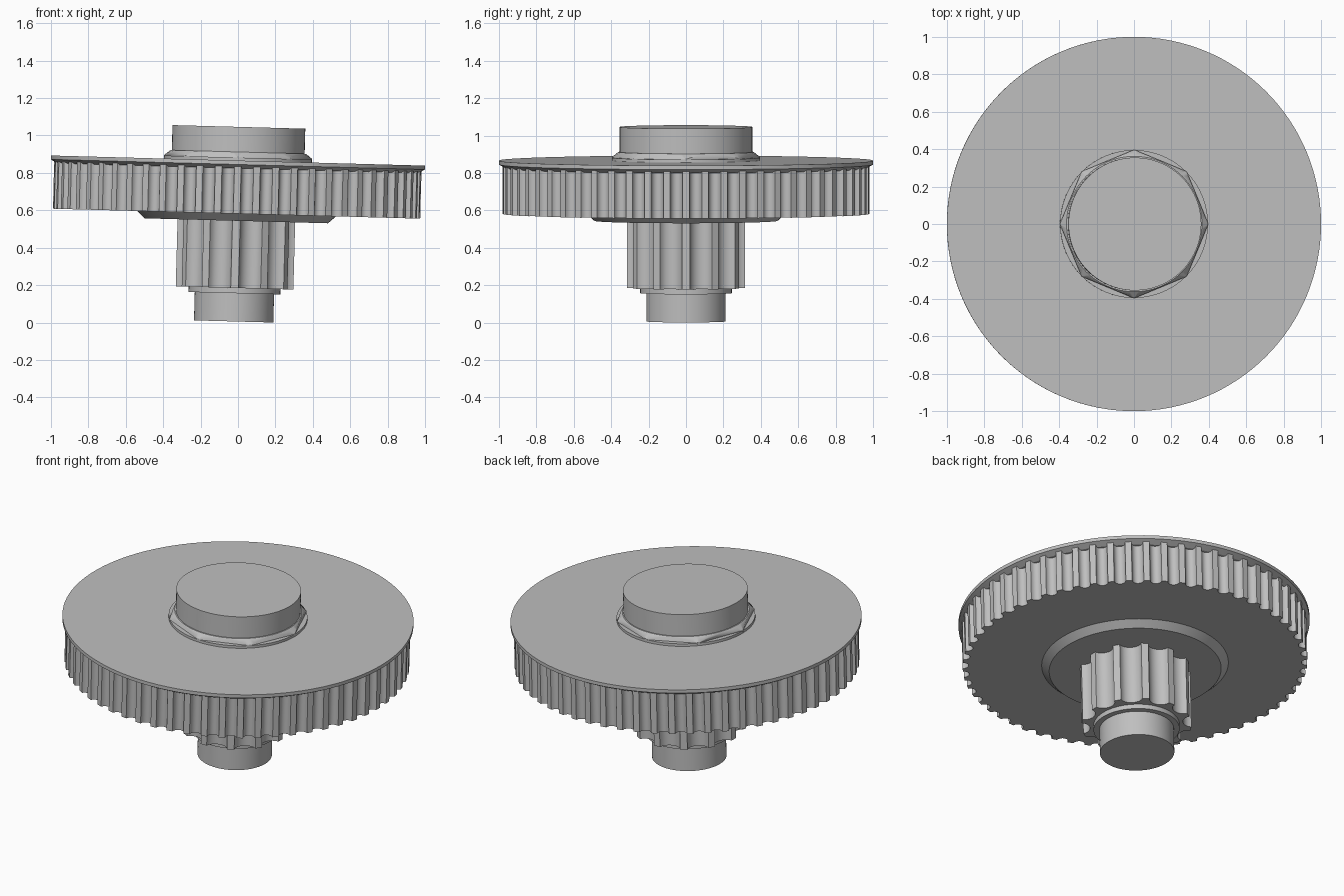
import bpy, bmesh, math
from mathutils import Matrix, Vector

if "Cube" in bpy.data.objects:
    bpy.data.objects.remove(bpy.data.objects["Cube"])

TILT = math.radians(1.55)
PIVOT = Vector((0, 0, 0.865))
LEAN = Matrix.Translation(PIVOT) @ Matrix.Rotation(TILT, 4, 'Y') @ Matrix.Translation(-PIVOT)

grey = bpy.data.materials.new("steel grey")
grey.diffuse_color = (0.52, 0.52, 0.52, 1)
grey.use_nodes = True
grey.node_tree.nodes["Principled BSDF"].inputs["Base Color"].default_value = grey.diffuse_color


def loft(name, rings):
    """Closed solid through stacked rings of equal point count."""
    bm = bmesh.new()
    loops = [[bm.verts.new(p) for p in ring] for ring in rings]
    n = len(loops[0])
    for a, b in zip(loops, loops[1:]):
        for i in range(n):
            j = (i + 1) % n
            bm.faces.new((a[i], a[j], b[j], b[i]))
    bm.faces.new(loops[0][::-1])
    bm.faces.new(loops[-1])
    mesh = bpy.data.meshes.new(name)
    bm.to_mesh(mesh)
    bm.free()
    mesh.materials.append(grey)
    obj = bpy.data.objects.new(name, mesh)
    bpy.context.collection.objects.link(obj)
    obj.matrix_world = LEAN
    bpy.ops.object.select_all(action='DESELECT')
    obj.select_set(True)
    bpy.context.view_layer.objects.active = obj
    bpy.ops.object.shade_smooth_by_angle(angle=math.radians(28))
    return obj


def ring(r, z, n=96, phase=0.0):
    return [(r * math.cos(phase + math.tau * i / n),
             r * math.sin(phase + math.tau * i / n), z) for i in range(n)]


def turned(name, profile, n=96):
    return loft(name, [ring(r, z, n) for r, z in profile])


def gear(name, teeth, radius, depth, tip, z0, z1, steps=8):
    """Round flutes cut between narrow tips; tip is the tip share of the pitch."""
    pitch = math.tau / teeth
    outline = []
    for k in range(teeth):
        for s in range(steps + 1):
            t = -math.cos(math.pi * s / steps)
            a = pitch * (k + 0.5 + t * (1 - tip) / 2)
            r = radius - depth * math.sqrt(max(0, 1 - t * t))
            outline.append((r * math.cos(a), r * math.sin(a)))
    return loft(name, [[(x, y, z) for x, y in outline] for z in (z0, z1)])


# Lower shaft and collar
turned("lower_shaft", [(0.212, 0.006), (0.212, 0.16)])
turned("collar", [(0.245, 0.157), (0.245, 0.19)])

# Toothed wheels
gear("small_gear", 12, 0.315, 0.05, 0.25, 0.185, 0.56)
gear("large_gear", 60, 0.982, 0.035, 0.35, 0.582, 0.84)

# Raised boss under the large wheel
turned("under_boss", [(0.49, 0.544), (0.535, 0.585)])

# Flange with a tapered underside
turned("flange", [(0.965, 0.825), (1.0, 0.845), (1.0, 0.866)], 128)

# Eight-sided nut with chamfered corners, resting on a washer
turned("washer", [(0.395, 0.86), (0.395, 0.882)])
nut = turned("nut", [(0.395, 0.875), (0.395, 0.886), (0.362, 0.912)])
cutter = loft("nut_cutter", [ring(0.397, z, 8, math.pi / 2) for z in (0.8, 1.0)])
cutter.hide_render = True
cutter.hide_viewport = True
cut = nut.modifiers.new("flats", 'BOOLEAN')
cut.operation = 'INTERSECT'
cut.object = cutter

# Top cap
turned("top_cap", [(0.355, 0.86), (0.355, 1.046)])
